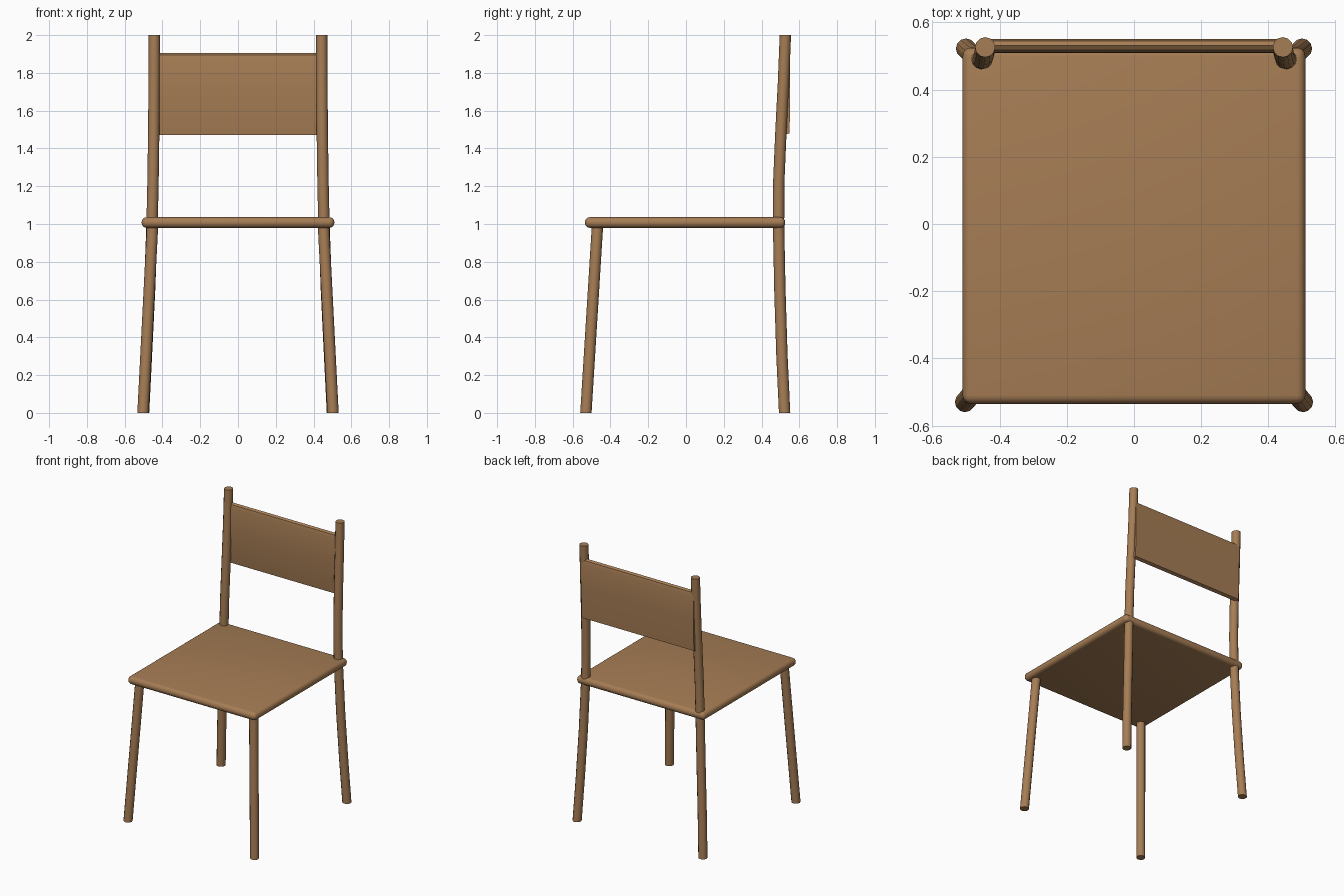
import bpy, bmesh, math

default = bpy.data.objects.get("Cube")
if default:
    bpy.data.objects.remove(default, do_unlink=True)

# Single warm wood colour
wood = bpy.data.materials.new("warm_wood")
wood.use_nodes = True
wood.diffuse_color = (0.38, 0.205, 0.09, 1)
wood.node_tree.nodes["Principled BSDF"].inputs["Base Color"].default_value = wood.diffuse_color


def finish(name, bm, angle=40):
    bmesh.ops.recalc_face_normals(bm, faces=bm.faces[:])
    mesh = bpy.data.meshes.new(name)
    bm.to_mesh(mesh)
    bm.free()
    mesh.materials.append(wood)
    obj = bpy.data.objects.new(name, mesh)
    bpy.context.collection.objects.link(obj)
    bpy.ops.object.select_all(action="DESELECT")
    obj.select_set(True)
    bpy.context.view_layer.objects.active = obj
    bpy.ops.object.shade_smooth_by_angle(angle=math.radians(angle))
    return obj


def loft(bm, rings):
    """Skin a list of equal-length point rings and cap both ends."""
    loops = [[bm.verts.new(p) for p in ring] for ring in rings]
    n = len(loops[0])
    for a, b in zip(loops, loops[1:]):
        for i in range(n):
            j = (i + 1) % n
            bm.faces.new((a[i], a[j], b[j], b[i]))
    bm.faces.new(loops[0])
    bm.faces.new(loops[-1])


def rod(name, path, radius=0.03, sides=12):
    bm = bmesh.new()
    turn = [2 * math.pi * i / sides for i in range(sides)]
    loft(bm, [[(x + radius * math.cos(t), y + radius * math.sin(t), z) for t in turn]
              for x, y, z in path])
    finish(name, bm)


# Legs and back posts, mirrored left and right
front_path = [(0.503, -0.53, 0), (0.452, -0.468, 1.0)]
post_path = [(0.5, 0.522, 0), (0.485, 0.508, 0.3), (0.468, 0.497, 0.65),
             (0.455, 0.49, 1.0), (0.45, 0.491, 1.22), (0.446, 0.503, 1.5),
             (0.444, 0.516, 1.75), (0.443, 0.526, 2.0)]
for side, s in (("left", 1), ("right", -1)):
    rod(f"front_leg_{side}", [(s * x, y, z) for x, y, z in front_path])
    rod(f"back_post_{side}", [(s * x, y, z) for x, y, z in post_path])

# Seat board with rounded edges
bm = bmesh.new()
bmesh.ops.create_cube(bm, size=1)
for v in bm.verts:
    v.co.x *= 1.02
    v.co.y = v.co.y * 1.06 - 0.005
    v.co.z = v.co.z * 0.056 + 1.008
bmesh.ops.bevel(bm, geom=bm.edges[:], offset=0.026, segments=4, profile=0.5, affect="EDGES")
finish("seat", bm, 60)

# Backrest panel: rounded top, tapered lower edge
profile = [(0.524, 1.472), (0.514, 1.56), (0.509, 1.7), (0.511, 1.87), (0.517, 1.895),
           (0.531, 1.905), (0.545, 1.895), (0.551, 1.87), (0.55, 1.7), (0.55, 1.56),
           (0.547, 1.48)]
bm = bmesh.new()
loft(bm, [[(x, y, z) for y, z in profile] for x in (-0.446, 0.446)])
finish("backrest", bm)
